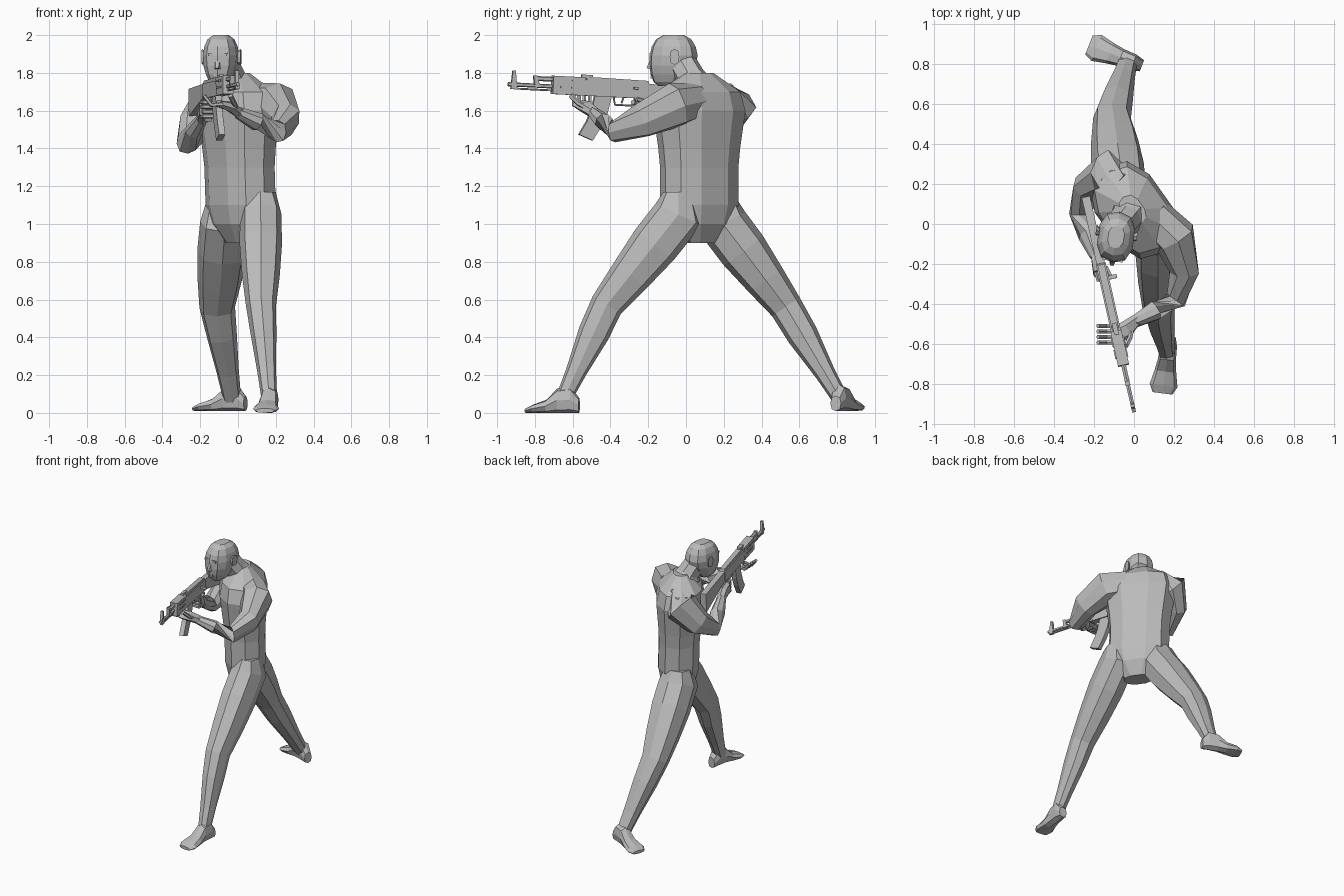
import bpy, bmesh, math
from mathutils import Vector, Matrix

if "Cube" in bpy.data.objects:
    bpy.data.objects.remove(bpy.data.objects["Cube"])

UP = Vector((0, 0, 1))
ACROSS = Vector((1, 0, 0))
SIDEWAYS = Vector((0, 1, 0))

grey = bpy.data.materials.new("plain grey")
grey.use_nodes = True
colour = (.5, .5, .5, 1)
grey.diffuse_color = colour
grey.node_tree.nodes["Principled BSDF"].inputs["Base Color"].default_value = colour


def finish(name, bm, matrix):
    """Turn a bmesh into a flat-shaded grey object."""
    bm.transform(matrix)
    bmesh.ops.recalc_face_normals(bm, faces=bm.faces)
    mesh = bpy.data.meshes.new(name)
    bm.to_mesh(mesh)
    bm.free()
    mesh.materials.append(grey)
    obj = bpy.data.objects.new(name, mesh)
    bpy.context.collection.objects.link(obj)


def boxy(value):
    """Push a sine or cosine outward for a slightly squared oval."""
    return math.copysign(abs(value) ** .8, value)


def loft(name, points, girths, side, sides=8, axis=None, matrix=Matrix()):
    """Skin squared oval rings of (half width, half depth) along a path."""
    bm = bmesh.new()
    points = [Vector(p) for p in points]
    rings = []
    for i, (point, (width, depth)) in enumerate(zip(points, girths)):
        ahead = points[min(i + 1, len(points) - 1)]
        behind = points[max(i - 1, 0)]
        along = axis or (ahead - behind).normalized()
        u = Vector(side)
        u = (u - along * u.dot(along)).normalized()
        v = along.cross(u)
        ring = []
        for k in range(sides):
            angle = math.tau * k / sides
            offset = u * width * boxy(math.cos(angle)) + v * depth * boxy(math.sin(angle))
            ring.append(bm.verts.new(point + offset))
        rings.append(ring)
    for low, high in zip(rings, rings[1:]):
        for k in range(sides):
            n = (k + 1) % sides
            bm.faces.new((low[k], low[n], high[n], high[k]))
    bm.faces.new(rings[0])
    bm.faces.new(rings[-1])
    finish(name, bm, matrix)


def tube(name, path, radius, side=UP, matrix=Matrix()):
    loft(name, path, [(radius, radius)] * len(path), side, 6, None, matrix)


def hull(name, points, matrix):
    bm = bmesh.new()
    for point in points:
        bm.verts.new(point)
    bmesh.ops.convex_hull(bm, input=bm.verts)
    finish(name, bm, matrix)


def prism(name, profile, width, matrix, shift=0):
    """Extrude a side profile (forward, up) across its width."""
    bm = bmesh.new()
    near, far = [[bm.verts.new((x, shift + e * width / 2, z)) for x, z in profile]
                 for e in (-1, 1)]
    bm.faces.new(near)
    bm.faces.new(far)
    for i in range(len(profile)):
        bm.faces.new((near[i - 1], near[i], far[i], far[i - 1]))
    finish(name, bm, matrix)


def block(name, back, front, low, high, width, matrix, shift=0):
    prism(name, [(back, low), (front, low), (front, high), (back, high)], width, matrix, shift)


def frame(origin, forward):
    """Local frame: X forward, Y to its left, Z up."""
    f = Vector(forward).normalized()
    left = UP.cross(f).normalized()
    matrix = Matrix((f, left, f.cross(left))).transposed().to_4x4()
    matrix.translation = origin
    return matrix


# Torso, turned so that the left shoulder leads
widths = [.1, .19, .22, .22, .22, .23, .245, .26, .23, .08]
loft("torso", [(.02 - i * .003, .07, .9 + i / 10) for i in range(len(widths))],
     [(w, w * .67) for w in widths], (.58, -.82, 0), 10, UP)
loft("neck", [(-.02, .05, 1.7), (-.04, .02, 1.78), (-.08, -.03, 1.87)],
     [(r, r) for r in (.12, .08, .075)], ACROSS)


# Legs: blended into the hip, tapering to the knee, swelling at the calf
def leg(name, hip, knee, ankle, spread):
    hip, knee, ankle = Vector(hip), Vector(knee), Vector(ankle)
    path = [hip + UP * .12, hip, hip.lerp(knee, .33), hip.lerp(knee, .67), knee,
            knee.lerp(ankle, .3), knee.lerp(ankle, .7), ankle]
    widths = (.08, .11, .112, .1, .08, .068, .05, .04)
    depths = (.08, .135, .13, .11, .088, .083, .055, .042)
    loft(name, path, [(w * spread, d) for w, d in zip(widths, depths)], ACROSS)


leg("left_leg", (.12, -.04, 1.05), (.122, -.42, .57), (.165, -.65, .07), 1)
leg("right_leg", (-.07, .19, 1.01), (-.11, .53, .56), (-.03, .82, .07), 1.18)


# Feet: flat-soled from heel over instep to toe, ankle at the local origin
def foot(name, origin, forward):
    lengths = (-.075, -.03, .04, .1, .17, .21)
    widths = (.03, .042, .045, .055, .07, .05)
    heights = (.04, .07, .065, .035, .022, .012)
    loft(name, [(x, 0, h) for x, h in zip(lengths, heights)], list(zip(widths, heights)),
         SIDEWAYS, 8, ACROSS, frame(origin, forward))


foot("left_foot", (.17, -.64, 0), (-.13, -1, 0))
foot("right_foot", (-.03, .82, .01), (-.92, .36, 0))


# Arms: broad at the deltoid, then thinning evenly to the wrist
def arm(name, shoulder, deltoid, biceps, elbow, wrist, side):
    forearm = Vector(elbow).lerp(Vector(wrist), .5)
    girths = [(.1, .1), (.11, .12), (.075, .095), (.055, .058), (.046, .05), (.03, .03)]
    loft(name, (shoulder, deltoid, biceps, elbow, forearm, wrist), girths, side)


arm("left_arm", (.09, .04, 1.65), (.2, -.06, 1.63), (.25, -.23, 1.55),
    (.21, -.38, 1.49), (0, -.49, 1.59), (.8, .6, 0))
arm("right_arm", (-.07, .19, 1.65), (-.14, .25, 1.63), (-.23, .19, 1.52),
    (-.27, .05, 1.43), (-.19, -.16, 1.56), (-.8, .6, 0))

# Left hand cradling the handguard
palm = [(.03, .03), (.045, .028), (.05, .02)]
loft("left_palm", [(.01, -.48, 1.585), (-.04, -.53, 1.62), (-.1, -.56, 1.635)],
     palm, SIDEWAYS, 6)
for i in range(4):
    y = -.51 - .028 * i
    tube(f"left_finger_{i}", [(-.08, y, 1.635), (-.14, y, 1.63), (-.18, y, 1.68)], .011)
tube("left_thumb", [(-.01, -.52, 1.61), (-.02, -.57, 1.64), (-.04, -.61, 1.68)], .013)

# Right hand around the pistol grip
loft("right_palm", [(-.19, -.15, 1.55), (-.185, -.2, 1.59), (-.185, -.25, 1.61)],
     palm, UP, 6)
for i in range(4):
    z = 1.645 - .025 * i
    tube(f"right_finger_{i}", [(-.19, -.24, z), (-.18, -.28, z), (-.13, -.28, z)], .012)
tube("right_thumb", [(-.18, -.2, 1.62), (-.14, -.22, 1.65), (-.12, -.26, 1.66)], .012)

# Head: an egg with the jaw narrowed and pushed forward, turned a little to its right
head = frame((-.09, -.065, 0), (-.15, -1, 0))
egg_path, egg_girths = [], []
for i in range(8):
    turn = .25 + i * (math.pi - .5) / 7
    jaw = max(0, math.cos(turn))
    radius = .13 * math.sin(turn) ** .6 * (1 - jaw / 4)
    egg_path.append((jaw * .04, 0, 1.865 - .139 * math.cos(turn)))
    egg_girths.append((radius, radius * .73))
loft("head", egg_path, egg_girths, ACROSS, 10, UP, head)
hull("nose", [(x, e * y, z) for e in (-1, 1) for x, y, z in
              ((.12, .012, 1.88), (.1, .024, 1.815), (.145, .008, 1.825))], head)
block("brow", .06, .122, 1.89, 1.905, .1, head)
for label, z in (("upper_lip", 1.785), ("lower_lip", 1.77)):
    block(label, .07, .12, z, z + .01, .045, head)
for label, e in (("left", 1), ("right", -1)):
    bm = bmesh.new()
    bmesh.ops.create_icosphere(bm, subdivisions=1, radius=.015,
                               matrix=Matrix.Translation((.1, e * .04, 1.87)))
    finish(label + "_eye", bm, head)
    loft(label + "_ear", [(-.01, e * .08, 1.88), (-.02, e * .104, 1.885)],
         [(.018, .03), (.026, .042)], ACROSS, 8, SIDEWAYS * e, head)

# Rifle in its own frame, X along the barrel
gun = frame((-.11, -.45, 1.72), (.22, -.98, .05))
prism("stock", [(-.24, .035), (-.24, -.035), (-.6, -.12), (-.6, .025)], .042, gun)
block("receiver", -.26, .1, -.045, .035, .05, gun)
prism("receiver_cover", [(-.26, .03), (-.25, .05), (.06, .055), (.1, .03)], .036, gun)
block("handguard", .09, .265, -.045, .052, .056, gun)
for z in (-.01, .025):
    for x in (.12, .18):
        block("handguard_rib", x, x + .045, z, z + .01, .066, gun)
for label, tip, z, radius in (("barrel", .505, -.005, .011), ("gas_tube", .36, .033, .013),
                              ("cleaning_rod", .47, -.026, .005)):
    tube(label, [(.25, 0, z), (tip, 0, z)], radius, UP, gun)
prism("gas_block", [(.33, -.015), (.36, -.015), (.37, .048), (.35, .048)], .024, gun)
prism("front_sight", [(.455, -.03), (.49, -.03), (.483, .07), (.468, .07)], .02, gun)
block("rear_sight", .05, .11, .045, .066, .024, gun)
block("charging_handle", -.19, -.17, 0, .015, .05, gun, .04)
drops = (.04, .13, .2, .28)
prism("magazine", [(1.2 * d * d - .06, -d) for d in drops]
      + [(d * d + .03, -.9 * d) for d in reversed(drops)], .034, gun)
prism("pistol_grip", [(-.18, -.04), (-.235, -.04), (-.275, -.15), (-.23, -.165)], .036, gun)
tube("trigger_guard", [(-.07, 0, -.04), (-.08, 0, -.085), (-.17, 0, -.085), (-.19, 0, -.04)],
     .006, SIDEWAYS, gun)
tube("trigger", [(-.125, 0, -.04), (-.115, 0, -.075)], .005, ACROSS, gun)
